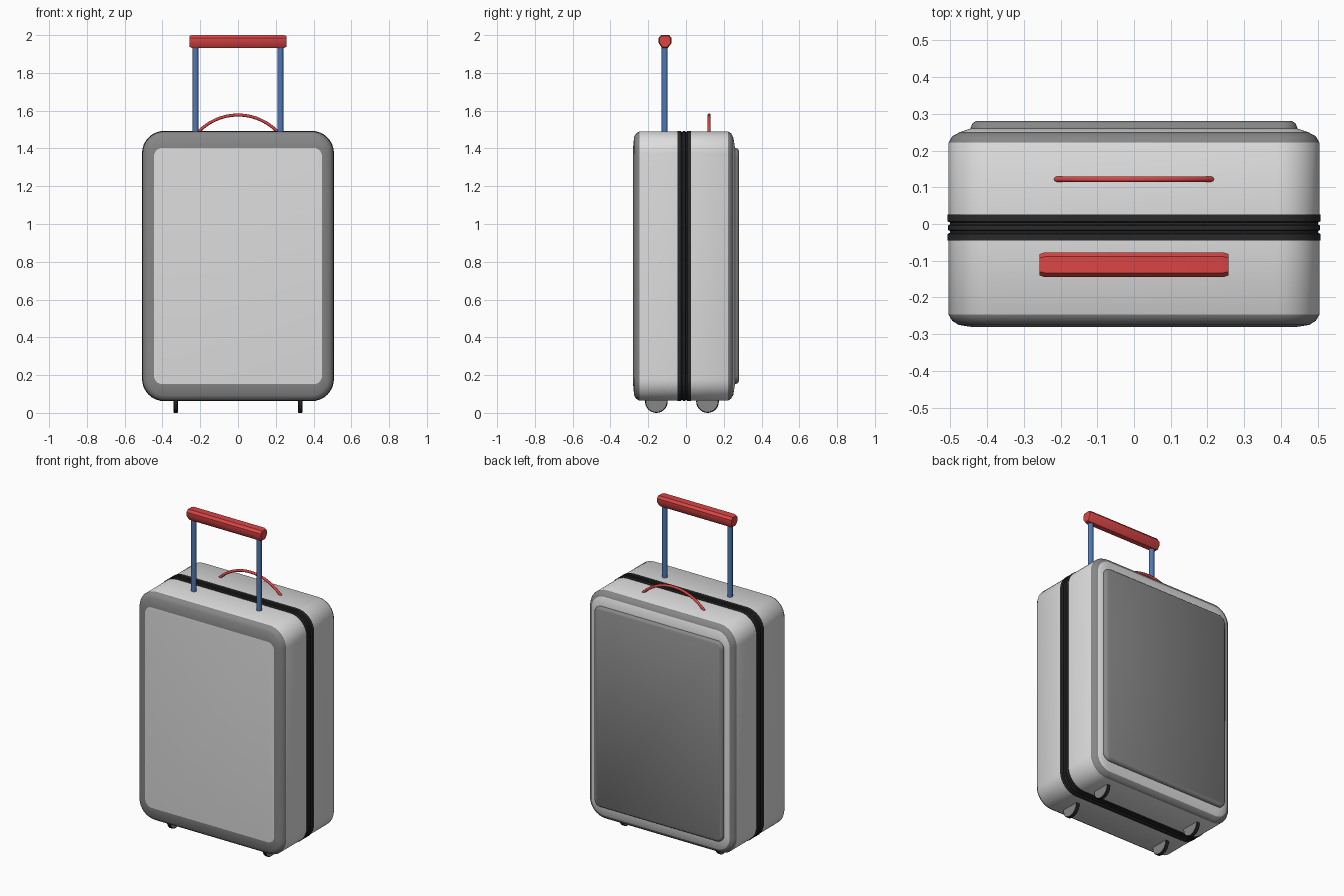
import bpy, bmesh, math
from mathutils import Vector

if "Cube" in bpy.data.objects:
    bpy.data.objects.remove(bpy.data.objects["Cube"])


def material(name, r, g, b):
    m = bpy.data.materials.new(name)
    m.diffuse_color = (r, g, b, 1)
    m.use_nodes = True
    m.node_tree.nodes["Principled BSDF"].inputs["Base Color"].default_value = m.diffuse_color
    return m


LIGHT = material("light_grey", 0.72, 0.72, 0.72)
DARK = material("dark_grey", 0.24, 0.24, 0.24)
BLACK = material("black", 0.022, 0.022, 0.022)
RED = material("red", 0.71, 0.06, 0.06)
BLUE = material("blue", 0.08, 0.19, 0.46)


def loft(name, rings, mats, rule=None, angle=35):
    """Skin a list of equal-length point rings, cap both ends, colour by segment.
    rule holds one material index per segment, then start cap and end cap."""
    bm = bmesh.new()
    vs = [[bm.verts.new(p) for p in ring] for ring in rings]
    n = len(rings[0])
    for s in range(len(vs) - 1):
        for i in range(n):
            j = (i + 1) % n
            f = bm.faces.new((vs[s][i], vs[s][j], vs[s + 1][j], vs[s + 1][i]))
            f.material_index = rule[s] if rule else 0
    for k, ring in ((-2, vs[0]), (-1, vs[-1])):
        f = bm.faces.new(ring)
        f.material_index = rule[k] if rule else 0
    bmesh.ops.recalc_face_normals(bm, faces=bm.faces[:])
    me = bpy.data.meshes.new(name)
    bm.to_mesh(me)
    bm.free()
    ob = bpy.data.objects.new(name, me)
    bpy.context.collection.objects.link(ob)
    for m in mats:
        me.materials.append(m)
    bpy.ops.object.select_all(action='DESELECT')
    ob.select_set(True)
    bpy.context.view_layer.objects.active = ob
    bpy.ops.object.shade_smooth_by_angle(angle=math.radians(angle))
    return ob


def rounded(y, hx, z0, z1, r, n=8):
    """Rounded rectangle in the xz plane at depth y."""
    pts = []
    corners = ((hx - r, z1 - r), (r - hx, z1 - r), (r - hx, z0 + r), (hx - r, z0 + r))
    for q, (cx, cz) in enumerate(corners):
        for k in range(n + 1):
            a = math.pi / 2 * (q + k / n)
            pts.append(Vector((cx + r * math.cos(a), y, cz + r * math.sin(a))))
    return pts


def case(y, inset):
    return rounded(y, 0.505 - inset, 0.065 + inset, 1.49 - inset, 0.115 - inset)


def panel(y, inset=0):
    return rounded(y, 0.445 - inset, 0.152 + inset, 1.403 - inset, 0.045 - inset)


def circle(center, u, v, r, n):
    return [Vector(center) + r * (math.cos(t) * Vector(u) + math.sin(t) * Vector(v))
            for t in (2 * math.pi * k / n for k in range(n))]


# Front shell: light sides, dark rounded border, light front panel
loft("front_shell",
     [case(-0.044, 0), case(-0.247, 0), case(-0.264, 0.010), case(-0.275, 0.028), panel(-0.28)],
     [LIGHT, DARK], [0, 1, 1, 1, 0, 0])

# Back shell: light sides, dark rounded edge, light ledge around the raised panel
loft("back_shell",
     [case(0.024, 0), case(0.222, 0), case(0.239, 0.010), case(0.250, 0.030), panel(0.26)],
     [LIGHT, DARK], [0, 1, 1, 0, 0, 0])

# Raised back panel
loft("back_panel",
     [panel(0.255), panel(0.262), panel(0.274, 0.005), panel(0.28, 0.014)], [DARK])

# Zip band with two grooves
band = [(-0.045, -0.003), (-0.027, -0.003), (-0.024, 0.004), (-0.019, 0.004), (-0.016, -0.002),
        (-0.004, -0.002), (-0.001, 0.004), (0.004, 0.004), (0.007, -0.003), (0.026, -0.003)]
loft("zip_band", [case(y, i) for y, i in band], [BLACK])

# Wheels: thin discs with black tread
for side, sx in (("left", -0.33), ("right", 0.33)):
    for end, y in (("front", -0.157), ("back", 0.114)):
        rings = [circle((sx + dx, y, 0.06), (0, 1, 0), (0, 0, 1), r, 28)
                 for dx, r in ((-0.012, 0.056), (-0.008, 0.06), (0.008, 0.06), (0.012, 0.056))]
        loft(f"{end}_{side}_wheel", rings, [DARK, BLACK], [1, 1, 1, 0, 0])

# Telescopic poles
for side, sx in (("left", -0.225), ("right", 0.225)):
    loft(f"{side}_pole",
         [circle((sx, -0.113, z), (1, 0, 0), (0, 1, 0), 0.0155, 16) for z in (1.48, 1.95)], [BLUE])

# Pull grip: faceted bar, wide on top and narrow underneath
section = [(-0.034, 1.958), (-0.034, 1.985), (-0.022, 2.0), (0.022, 2.0),
           (0.034, 1.985), (0.034, 1.958), (0.016, 1.932), (-0.016, 1.932)]
loft("pull_grip",
     [[Vector((x, -0.111 + y * s, 1.97 + (z - 1.97) * s)) for y, z in section]
      for x, s in ((-0.257, 0.85), (-0.243, 1), (0.243, 1), (0.257, 0.85))], [RED])

# Carry handle: slim arc on the back half of the top
arc = []
for k in range(25):
    a = math.radians(-48 + 4 * k)
    d = Vector((math.sin(a), 0, math.cos(a)))
    arc.append(circle(Vector((0, 0.122, 1.287)) + d * 0.29, d, (0, 1, 0), 0.008, 10))
loft("carry_handle", arc, [RED], angle=50)
